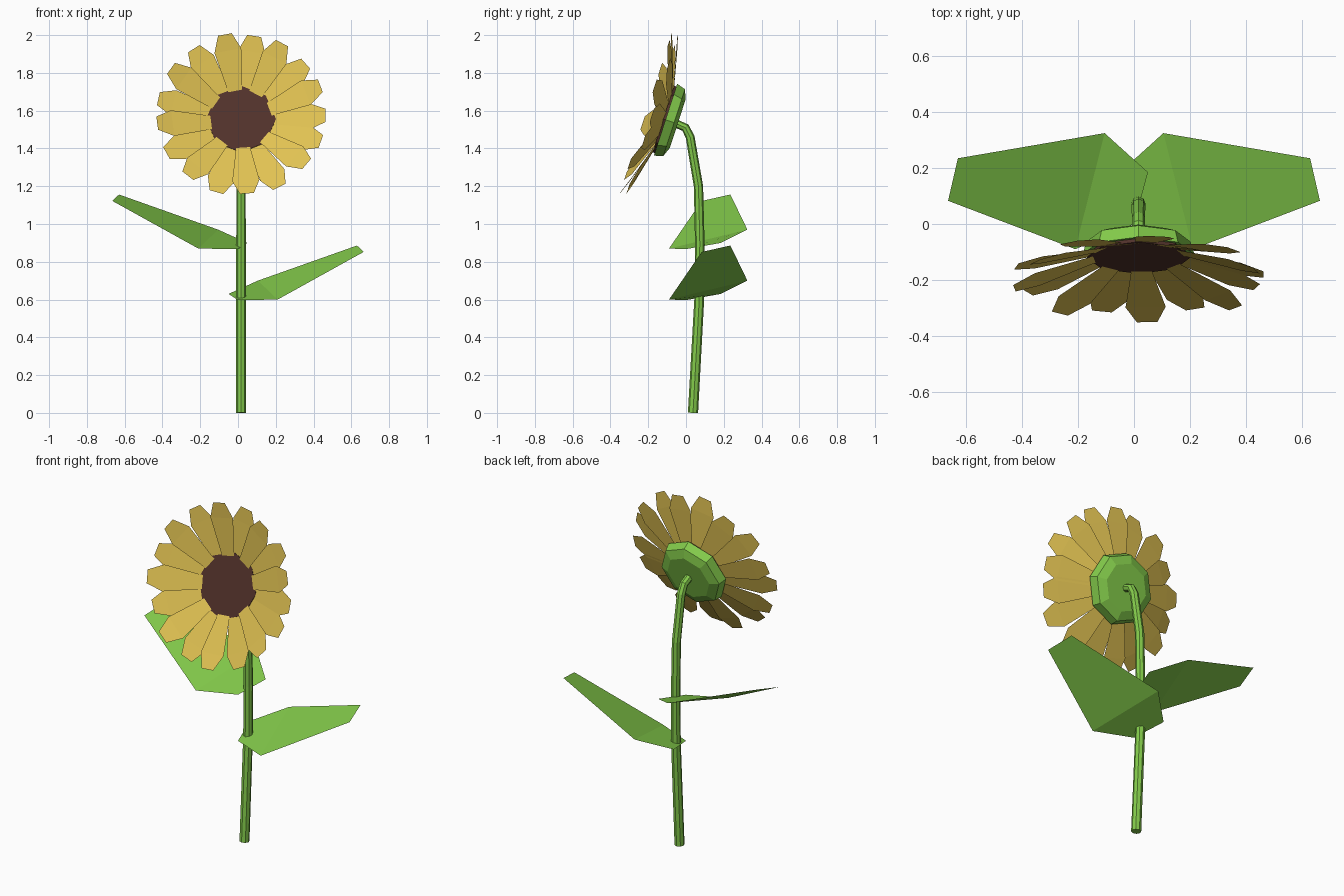
import bpy, bmesh
from math import cos, sin, radians, tau
from mathutils import Matrix, Vector

if "Cube" in bpy.data.objects:
    bpy.data.objects.remove(bpy.data.objects["Cube"])


def material(name, rgb):
    m = bpy.data.materials.new(name)
    m.diffuse_color = (*rgb, 1)
    m.use_nodes = True
    m.node_tree.nodes["Principled BSDF"].inputs["Base Color"].default_value = m.diffuse_color
    return m


GREEN = material("leaf_green", (0.23, 0.60, 0.07))
YELLOW = material("petal_yellow", (0.75, 0.54, 0.085))
BROWN = material("seed_brown", (0.085, 0.032, 0.024))

# Flower head frame: local z is the facing direction, tilted up 18 degrees
HEAD = Matrix.Translation((0.016, -0.118, 1.555)) @ Matrix.Rotation(radians(72), 4, 'X')


def mesh_object(name, verts, faces, mat, matrix=Matrix()):
    me = bpy.data.meshes.new(name)
    me.from_pydata([matrix @ Vector(v) for v in verts], [], faces)
    me.materials.append(mat)
    ob = bpy.data.objects.new(name, me)
    bpy.context.collection.objects.link(ob)
    return ob


def turned(name, profile, mat, sides=8):
    """Closed solid of revolution around the head axis, profile from back to front."""
    verts = [(r * cos(tau * i / sides), r * sin(tau * i / sides), z)
             for r, z in profile for i in range(sides)]
    faces = [(k * sides + i, k * sides + (i + 1) % sides,
              (k + 1) * sides + (i + 1) % sides, (k + 1) * sides + i)
             for k in range(len(profile) - 1) for i in range(sides)]
    faces.append(tuple(reversed(range(sides))))
    faces.append(tuple(range((len(profile) - 1) * sides, len(profile) * sides)))
    return mesh_object(name, verts, faces, mat, HEAD)


# Stem: octagonal tube bending forward into the head
path = [(0.037, 0), (0.070, 0.6), (0.073, 0.9), (0.066, 1.2),
        (0.022, 1.46), (-0.003, 1.51), (-0.06, 1.535)]
cu = bpy.data.curves.new("stem", 'CURVE')
cu.dimensions = '3D'
cu.bevel_depth = 0.027
cu.bevel_resolution = 2
cu.use_fill_caps = True
spline = cu.splines.new('POLY')
spline.points.add(len(path) - 1)
for i, (p, (y, z)) in enumerate(zip(spline.points, path)):
    p.co = (0.016, y, z, 1)
    p.radius = 1 - 0.03 * i
cu.materials.append(GREEN)
stem = bpy.data.objects.new("stem", cu)
bpy.context.collection.objects.link(stem)
bpy.context.view_layer.objects.active = stem
stem.select_set(True)
bpy.ops.object.convert(target='MESH')
for poly in stem.data.polygons:
    poly.use_smooth = False

# Leaves: folded sheets, mirrored and raised on the left
leaf = [(-0.05, 0.185, 0.63), (0, 0, 0.597), (0.21, -0.09, 0.60),
        (0.105, 0.325, 0.70), (0.63, 0.235, 0.886), (0.665, 0.083, 0.852)]
faces = [(0, 1, 2, 3), (3, 2, 5, 4)]
mesh_object("right_leaf", leaf, faces, GREEN)
mesh_object("left_leaf", [(-x, y, z + 0.27) for x, y, z in leaf],
            [f[::-1] for f in faces], GREEN)

# Head: green cup behind and brown seed disc in front
turned("flower_cup", [(0.135, -0.078), (0.186, -0.058), (0.2, -0.010)], GREEN)
turned("seed_disc", [(0.185, -0.015), (0.185, 0.003)], BROWN)

# Petals: 17 blunt bent sheets in two alternating layers
angles = [0, 20, 40, 61, 81, 101, 124, 146, 168, 187, 208, 231, 253, 274, 297, 321, 341]
verts, faces = [], []
for i, a in enumerate(angles):
    front = i % 2
    lift = (0.070, 0.100) if front else (0.045, 0.066)
    rows = [(0.15, 0.036, -0.006 + 0.006 * front),
            (0.365, 0.072, lift[0]), (0.447, 0.037, lift[1])]
    turn = Matrix.Rotation(radians(a), 4, 'Z')
    b = len(verts)
    for r, w, n in rows:
        verts += [turn @ Vector((r, -w, n)), turn @ Vector((r, w, n))]
    faces += [(b + k, b + k + 2, b + k + 3, b + k + 1) for k in (0, 2)]
mesh_object("petals", verts, faces, YELLOW, HEAD)
